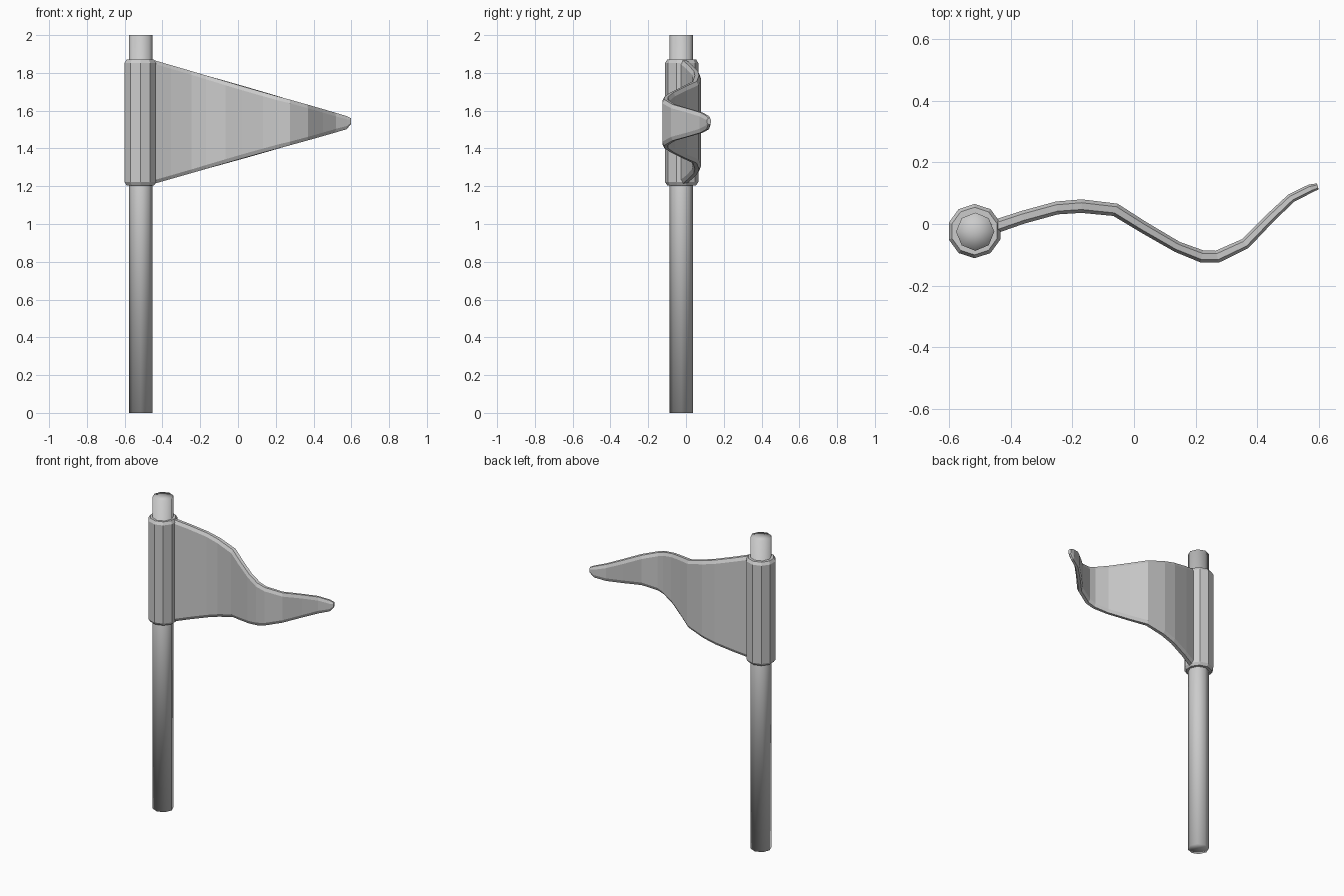
import bpy, bmesh, math

if "Cube" in bpy.data.objects:
    bpy.data.objects.remove(bpy.data.objects["Cube"])

PX, PY = -0.515, -0.025  # pole axis


def make_object(name, verts, faces):
    me = bpy.data.meshes.new(name)
    me.from_pydata(verts, [], faces)
    bm = bmesh.new()
    bm.from_mesh(me)
    bmesh.ops.recalc_face_normals(bm, faces=bm.faces[:])
    bm.to_mesh(me)
    bm.free()
    ob = bpy.data.objects.new(name, me)
    bpy.context.collection.objects.link(ob)
    return ob


def loft(name, rings, closed=False):
    """Skin equal-sized rings; cap the ends, or join last ring to first."""
    n, m = len(rings[0]), len(rings)
    verts = [v for r in rings for v in r]
    faces = []
    for i in range(m if closed else m - 1):
        a, b = i * n, (i + 1) % m * n
        faces += [(a + j, a + (j + 1) % n, b + (j + 1) % n, b + j) for j in range(n)]
    if not closed:
        faces += [tuple(range(n)), tuple(range((m - 1) * n, m * n))]
    return make_object(name, verts, faces)


def circle(r, z, sides, cx, cy, turn=0.0):
    return [(cx + r * math.cos(turn + 2 * math.pi * k / sides),
             cy + r * math.sin(turn + 2 * math.pi * k / sides), z) for k in range(sides)]


# Pole: eight sides, softly shaded right over the fan caps
bpy.ops.mesh.primitive_cylinder_add(vertices=8, radius=0.062, depth=2.0,
                                    end_fill_type='TRIFAN', location=(PX, PY, 1.0))
pole = bpy.context.object
pole.name = "pole"
bpy.ops.object.shade_smooth()

# Sleeve: faceted cloth tube with chamfered rims, wrapped on the pole
profile = [(0.055, 1.205), (0.077, 1.205), (0.088, 1.222),
           (0.088, 1.852), (0.077, 1.87), (0.055, 1.87)]
loft("flag_sleeve", [circle(r, z, 10, PX - 0.002, PY + 0.002, math.pi / 10)
                     for r, z in profile], closed=True)

# Pennant: wavy centre line as (x, y, half thickness)
path = [(-0.46, -0.012, 0.022), (-0.36, 0.022, 0.021), (-0.25, 0.052, 0.021),
        (-0.17, 0.058, 0.022), (-0.06, 0.046, 0.021), (0.03, -0.010, 0.019),
        (0.14, -0.074, 0.018), (0.22, -0.105, 0.020), (0.27, -0.106, 0.020),
        (0.36, -0.064, 0.018), (0.44, 0.018, 0.016), (0.51, 0.084, 0.015),
        (0.572, 0.115, 0.014), (0.596, 0.122, 0.010)]
rings = []
for i, (x, y, t) in enumerate(path):
    x0, y0, _ = path[max(i - 1, 0)]
    x1, y1, _ = path[min(i + 1, len(path) - 1)]
    d = math.hypot(x1 - x0, y1 - y0)
    nx, ny = -(y1 - y0) / d, (x1 - x0) / d
    # straight tapering edges, rounded off at the tip
    top = 1.862 - 0.290 * (x + 0.43)
    bottom = 1.218 + 0.283 * (x + 0.43)
    if i == len(path) - 1:
        top, bottom = 1.560, 1.528
    c = min(0.02, (top - bottom) * 0.25)
    section = [(-0.5, bottom), (-1, bottom + c), (-1, top - c),
               (-0.5, top), (0.5, top), (1, top - c), (1, bottom + c), (0.5, bottom)]
    rings.append([(x + nx * t * s, y + ny * t * s, z) for s, z in section])
loft("pennant", rings)
